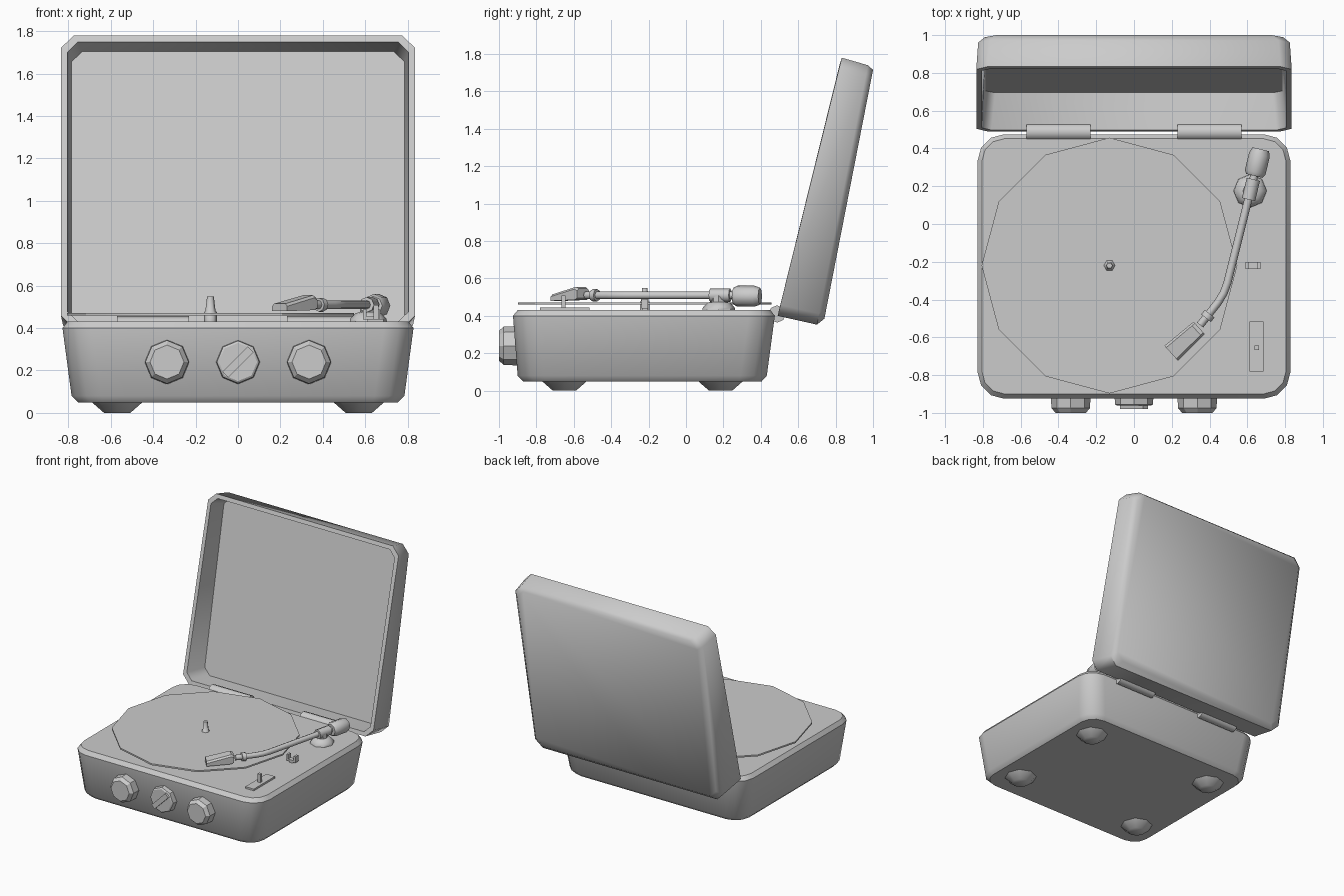
import bpy, math
from mathutils import Vector

if "Cube" in bpy.data.objects:
    bpy.data.objects.remove(bpy.data.objects["Cube"])


def make(name, verts, faces, angle=40):
    me = bpy.data.meshes.new(name)
    me.from_pydata(verts, [], faces)
    ob = bpy.data.objects.new(name, me)
    bpy.context.collection.objects.link(ob)
    bpy.ops.object.select_all(action='DESELECT')
    ob.select_set(True)
    bpy.context.view_layer.objects.active = ob
    bpy.ops.object.mode_set(mode='EDIT')
    bpy.ops.mesh.select_all(action='SELECT')
    bpy.ops.mesh.normals_make_consistent(inside=False)
    bpy.ops.object.mode_set(mode='OBJECT')
    bpy.ops.object.shade_smooth_by_angle(angle=math.radians(angle))
    return ob


def skin(name, rings, angle=40):
    # Joins equal-length rings of points and caps both ends
    n = len(rings[0])
    verts = [v for r in rings for v in r]
    faces = [(k * n + i, k * n + (i + 1) % n, (k + 1) * n + (i + 1) % n, (k + 1) * n + i)
             for k in range(len(rings) - 1) for i in range(n)]
    faces += [tuple(range(n)), tuple(range((len(rings) - 1) * n, len(rings) * n))]
    return make(name, verts, faces, angle)


def round_rect(hx, low, high, r, seg):
    # Rounded rectangle, spanning x and the (y, z) line from low to high
    a, b = Vector((0, *low)), Vector((0, *high))
    c, d = (a + b) / 2, (b - a).normalized()
    hv = (b - a).length / 2
    pts = []
    for k, (sx, sv) in enumerate(((1, 1), (-1, 1), (-1, -1), (1, -1))):
        for i in range(seg + 1):
            t = math.pi / 2 * (k + i / seg)
            pts.append(c + Vector((sx * (hx - r) + r * math.cos(t), 0, 0))
                       + d * (sv * (hv - r) + r * math.sin(t)))
    return pts


def lathe(name, origin, axis, profile, n=8, angle=40):
    # Profile is (radius, height along axis)
    q = Vector(axis).to_track_quat('Z', 'Y')
    o = Vector(origin)
    rings = [[o + q @ Vector((r * math.cos(2 * math.pi * i / n),
                              r * math.sin(2 * math.pi * i / n), h)) for i in range(n)]
             for r, h in profile]
    return skin(name, rings, angle)


def box(name, centre, size, rot=(0, 0, 0)):
    x, y, z = (s / 2 for s in size)
    ob = skin(name, [[(-x, -y, h), (x, -y, h), (x, y, h), (-x, y, h)] for h in (-z, z)])
    ob.location, ob.rotation_euler = centre, rot
    return ob


# Case body, flaring toward the top
skin("case_body", [round_rect(hx, (y0, z), (y1, z), r, 3) for hx, y0, y1, z, r in (
    (0.755, -0.872, 0.405, 0.05, 0.12),
    (0.785, -0.900, 0.432, 0.08, 0.14),
    (0.828, -0.925, 0.475, 0.40, 0.14),
    (0.805, -0.900, 0.452, 0.43, 0.12))])

# Open hollow lid, leaning back
skin("lid", [round_rect(hx, a, b, r, 1) for hx, a, b, r in (
    (0.785, (0.695, 0.40), (0.955, 1.705), 0.05),
    (0.805, (0.497, 0.43), (0.823, 1.75), 0.05),
    (0.835, (0.49, 0.40), (0.833, 1.78), 0.06),
    (0.825, (0.70, 0.353), (0.972, 1.74), 0.06),
    (0.79, (0.74, 0.385), (1.0, 1.715), 0.06))], 48)

# Hinges
for side, x in (("left", -0.57), ("right", 0.23)):
    lathe(side + "_hinge", (x, 0.487, 0.41), (1, 0, 0), [(0.046, 0), (0.046, 0.34)], 8, 50)

# Feet
for sx in (-1, 1):
    for y in (-0.65, 0.185):
        lathe("foot", (sx * 0.57, y, 0), (0, 0, 1), [(0.062, 0), (0.125, 0.055)], 8, 50)

# Front knobs
for x in (-0.335, 0.335):
    lathe("side_knob", (x, -0.89, 0.24), (0, -1, 0),
          [(0.106, 0), (0.102, 0.085), (0.08, 0.11)], 8, 30)
lathe("centre_knob", (0, -0.89, 0.24), (0, -1, 0), [(0.105, 0), (0.10, 0.065), (0.09, 0.072)], 8, 30)
box("centre_knob_grip", (0, -0.962, 0.24), (0.17, 0.036, 0.038), (0, -math.pi / 4, 0))

# Record and spindle
lathe("record", (-0.13, -0.22, 0.46), (0, 0, 1), [(0.677, 0), (0.677, 0.012)], 12, 30)
lathe("spindle", (-0.13, -0.22, 0.42), (0, 0, 1),
      [(0.03, 0), (0.03, 0.055), (0.024, 0.06), (0.016, 0.13)], 6, 61)

# Tonearm stand, collar, tube and counterweight
Z = 0.51
lathe("tonearm_base", (0.615, 0.175, 0.43), (0, 0, 1),
      [(0.088, 0), (0.085, 0.015), (0.06, 0.04), (0.04, 0.045), (0.04, 0.08)], 8)
along = Vector((0.235, 0.972, 0))
lathe("tonearm_collar", Vector((0.618, 0.178, Z)) - along * 0.05, along,
      [(0.036, 0), (0.036, 0.11)], 8, 50)
lathe("counterweight", (0.637, 0.255, 0.505), along,
      [(0.045, 0), (0.056, 0.02), (0.056, 0.115), (0.045, 0.145)], 8, 50)
cu = bpy.data.curves.new("tonearm_tube", 'CURVE')
cu.dimensions = '3D'
cu.bevel_depth, cu.bevel_resolution, cu.use_fill_caps = 0.021, 2, True
path = [(0.645, 0.29), (0.495, -0.31), (0.475, -0.365), (0.445, -0.415), (0.35, -0.535)]
sp = cu.splines.new('POLY')
sp.points.add(len(path) - 1)
for p, (x, y) in zip(sp.points, path):
    p.co = (x, y, Z, 1)
bpy.context.collection.objects.link(bpy.data.objects.new("tonearm_tube", cu))

# Headshell with its coupling
f = Vector((-0.74, -0.67, 0)).normalized()
s = Vector((-f.y, f.x, 0))
lathe("headshell_coupling", Vector((0.40, -0.475, Z)), Vector((-0.62, -0.78, 0)),
      [(0.033, 0), (0.033, 0.03)], 8, 50)
o = Vector((0.345, -0.55, 0))
rings = []
for d, w, lo, hi in ((0, 0.043, 0.495, 0.545), (0.02, 0.045, 0.485, 0.555),
                     (0.2, 0.053, 0.48, 0.515)):
    rings.append([o + f * d + s * a + Vector((0, 0, z)) for a, z in
                  ((-w, lo), (w, lo), (w, hi - 0.012), (w * 0.75, hi), (-w * 0.75, hi), (-w, hi - 0.012))])
skin("headshell", rings, 25)

# Arm rest clip
box("arm_rest", (0.63, -0.22, 0.447), (0.08, 0.036, 0.014))
box("arm_rest_post", (0.63, -0.22, 0.432), (0.03, 0.03, 0.03))
for sx in (-1, 1):
    box("arm_rest_prong", (0.63 + sx * 0.032, -0.22, 0.468), (0.016, 0.036, 0.04))

# Speed slider
box("slider_plate", (0.648, -0.648, 0.435), (0.075, 0.265, 0.018))
box("slider_lever", (0.65, -0.655, 0.475), (0.024, 0.022, 0.07))
